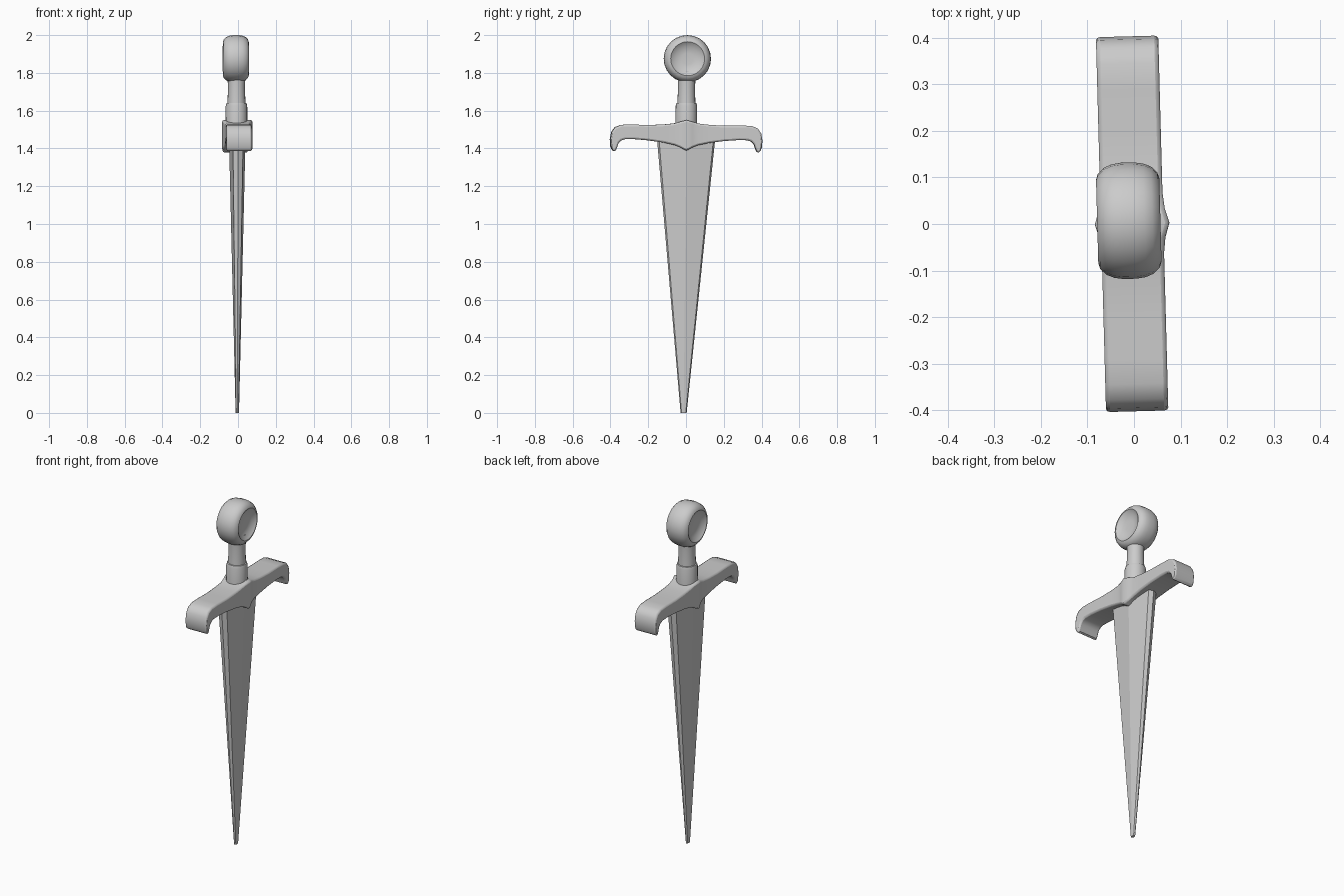
import bpy, bmesh
from math import sin, cos, pi, radians
from mathutils import Matrix, Vector

if "Cube" in bpy.data.objects:
    bpy.data.objects.remove(bpy.data.objects["Cube"])

# slight lean and twist shared by all parts, pivoting near the guard
PIVOT = Vector((-0.004, 0.0, 1.4))
POSE = (Matrix.Translation(PIVOT) @ Matrix.Rotation(0.027, 4, 'Z')
        @ Matrix.Rotation(-0.009, 4, 'X') @ Matrix.Translation((0, 0, -1.4)))


def loft(name, rings, angle=30, bevel=0):
    """Skin a list of equal-length rings and cap both ends."""
    bm = bmesh.new()
    loops = [[bm.verts.new(POSE @ Vector(p)) for p in r] for r in rings]
    n = len(loops[0])
    for a, b in zip(loops, loops[1:]):
        for i in range(n):
            j = (i + 1) % n
            bm.faces.new((a[i], a[j], b[j], b[i]))
    bm.faces.new(loops[0])
    bm.faces.new(loops[-1])
    bmesh.ops.recalc_face_normals(bm, faces=bm.faces)
    me = bpy.data.meshes.new(name)
    bm.to_mesh(me)
    bm.free()
    ob = bpy.data.objects.new(name, me)
    bpy.context.collection.objects.link(ob)
    if bevel:
        m = ob.modifiers.new("edge_rounding", 'BEVEL')
        m.width, m.segments, m.limit_method = bevel, 2, 'ANGLE'
        m.angle_limit = radians(50)
    bpy.ops.object.select_all(action='DESELECT')
    ob.select_set(True)
    bpy.context.view_layer.objects.active = ob
    bpy.ops.object.shade_smooth_by_angle(angle=radians(angle))
    return ob


def circle(r, n):
    return [(r * cos(2 * pi * i / n), r * sin(2 * pi * i / n)) for i in range(n)]


# blade: central ridge, broad flats and narrow ground edges
def blade_ring(z, w, t, edge):
    return [(t, 0, z), (t * .62, w - edge, z), (0, w, z), (-t * .62, w - edge, z),
            (-t, 0, z), (-t * .62, edge - w, z), (0, -w, z), (t * .62, edge - w, z)]


loft("blade", [blade_ring(0, .016, .009, .005), blade_ring(1.46, .155, .044, .01)], 5)

# crossguard: outer y, outer z, inner y, inner z, half depth
half = [(0, 1.55, 0, 1.387, .08), (.03, 1.542, .03, 1.405, .071),
        (.065, 1.532, .06, 1.417, .067), (.12, 1.526, .12, 1.43, .067),
        (.2, 1.522, .2, 1.441, .067), (.29, 1.524, .28, 1.447, .067),
        (.345, 1.522, .325, 1.446, .067), (.378, 1.509, .345, 1.439, .067),
        (.396, 1.483, .359, 1.424, .067), (.403, 1.445, .366, 1.404, .067),
        (.4, 1.408, .373, 1.387, .067), (.391, 1.385, .382, 1.382, .067)]
stations = [(-a, b, -c, d, h) for a, b, c, d, h in half[:0:-1]] + half
loft("crossguard", [[(h, a, b), (-h, a, b), (-h, c, d), (h, c, d)]
                    for a, b, c, d, h in stations], 35, .009)

# collar and waisted grip
for name, prof in (
        ("grip_collar", [(.058, 1.5), (.057, 1.625), (.053, 1.64), (.04, 1.643)]),
        ("grip", [(.049, 1.6), (.047, 1.66), (.045, 1.72), (.047, 1.77), (.05, 1.81)])):
    loft(name, [[(x - .004, y, z) for x, y in circle(r, 20)] for r, z in prof], 35)

# wheel pommel, turned about x, with dished faces
side = [(.03, .046), (.065, .05), (.086, .065), (.09, .068), (.102, .064),
        (.115, .051), (.122, .034), (.125, .014)]
prof = side + [(r, -x) for r, x in reversed(side)]
loft("pommel", [[(x - .007, y + .003, z + 1.875) for y, z in circle(r, 24)]
                for r, x in prof], 35)
